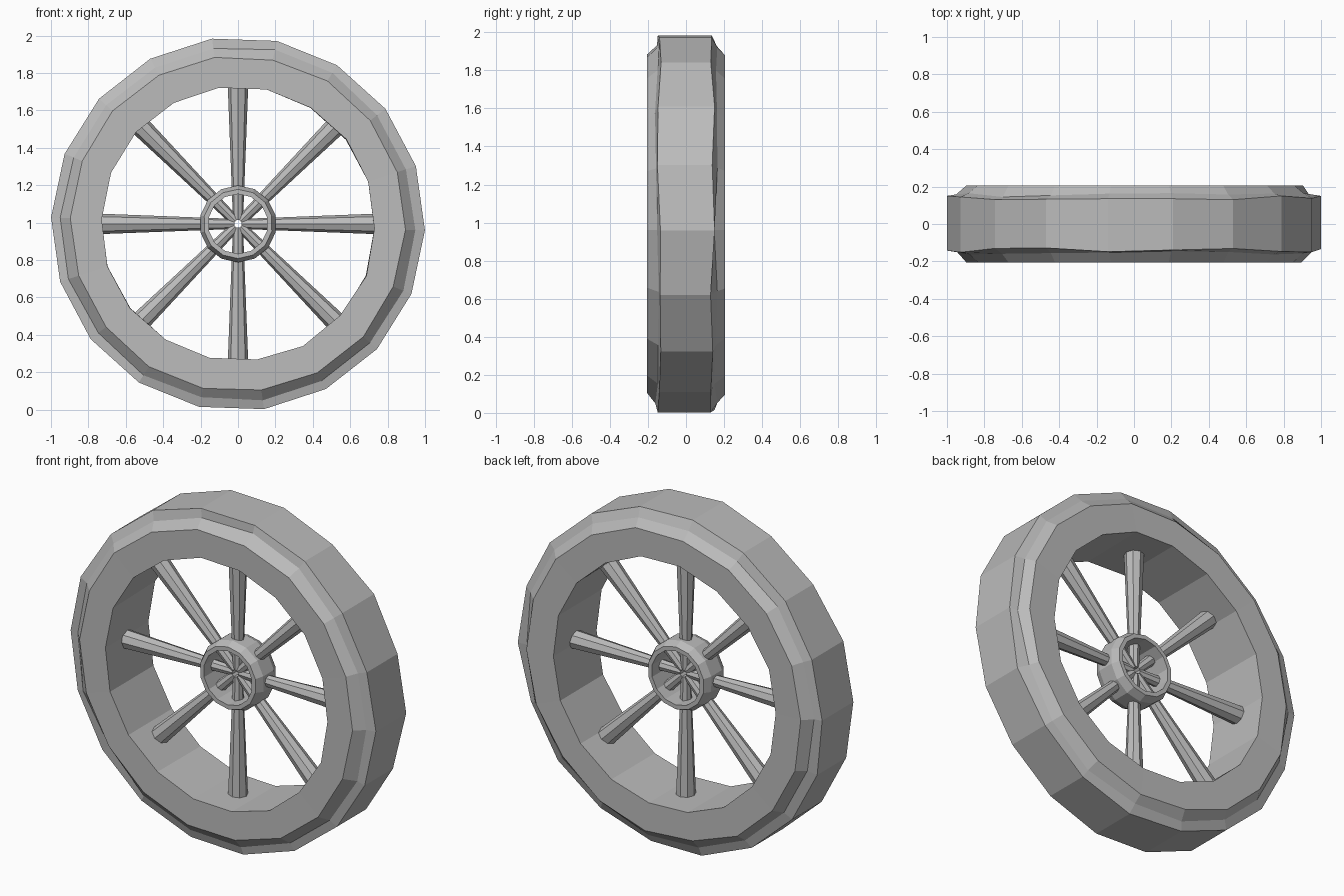
import bpy, bmesh, math, random
from mathutils import Matrix, Vector

random.seed(4)
CENTRE = Vector((0, 0, 0.993))

cube = bpy.data.objects.get("Cube")
if cube:
    bpy.data.objects.remove(cube, do_unlink=True)

grey = bpy.data.materials.new("plain_grey")
grey.use_nodes = True
colour = (0.5, 0.5, 0.5, 1)
grey.diffuse_color = colour
grey.node_tree.nodes["Principled BSDF"].inputs["Base Color"].default_value = colour


def finish(name, bm):
    bmesh.ops.recalc_face_normals(bm, faces=bm.faces)
    mesh = bpy.data.meshes.new(name)
    bm.to_mesh(mesh)
    bm.free()
    mesh.materials.append(grey)
    obj = bpy.data.objects.new(name, mesh)
    obj.location = CENTRE
    bpy.context.collection.objects.link(obj)
    return obj


def lathe(name, half, sides, start, wobble=0.0):
    """Sweep a closed (radius, y) profile, mirrored front to back, around the axle."""
    profile = half + [(r, -y) for r, y in reversed(half)]
    bm = bmesh.new()
    rings = []
    for i in range(sides):
        a = start + i * math.tau / sides
        ring = []
        for r, y in profile:
            # uneven hand-hewn edges, strongest across the width
            dy = random.uniform(-wobble, wobble) if abs(y) < 0.2 else 0
            dr = random.uniform(-wobble, wobble) * 0.5 if r < 0.99 else 0
            ring.append(bm.verts.new(((r + dr) * math.cos(a), y + dy, (r + dr) * math.sin(a))))
        rings.append(ring)
    n = len(profile)
    for i in range(sides):
        here, after = rings[i], rings[(i + 1) % sides]
        for j in range(n):
            k = (j + 1) % n
            bm.faces.new((here[j], here[k], after[k], after[j]))
    return finish(name, bm)


# Rim: inner wall, flat side, chamfer, narrow step and tread
lathe("rim", [(0.735, -0.203), (0.9, -0.205), (0.948, -0.155), (1.0, -0.14)],
      18, math.radians(18), 0.012)

# Hub: short open tube with a bevelled outer edge
lathe("hub", [(0.16, -0.095), (0.185, -0.095), (0.206, -0.05)], 14, math.radians(13))

# Spokes: tapered rods, thicker at the rim
INNER, OUTER = 0.02, 0.745
for i in range(8):
    bm = bmesh.new()
    bmesh.ops.create_cone(bm, cap_ends=True, segments=8, radius1=0.027, radius2=0.055,
                          depth=OUTER - INNER)
    place = (Matrix.Rotation(i * math.tau / 8, 4, 'Y')
             @ Matrix.Translation((0, 0, (INNER + OUTER) / 2)))
    bm.transform(place)
    finish("spoke_%d" % (i + 1), bm)
